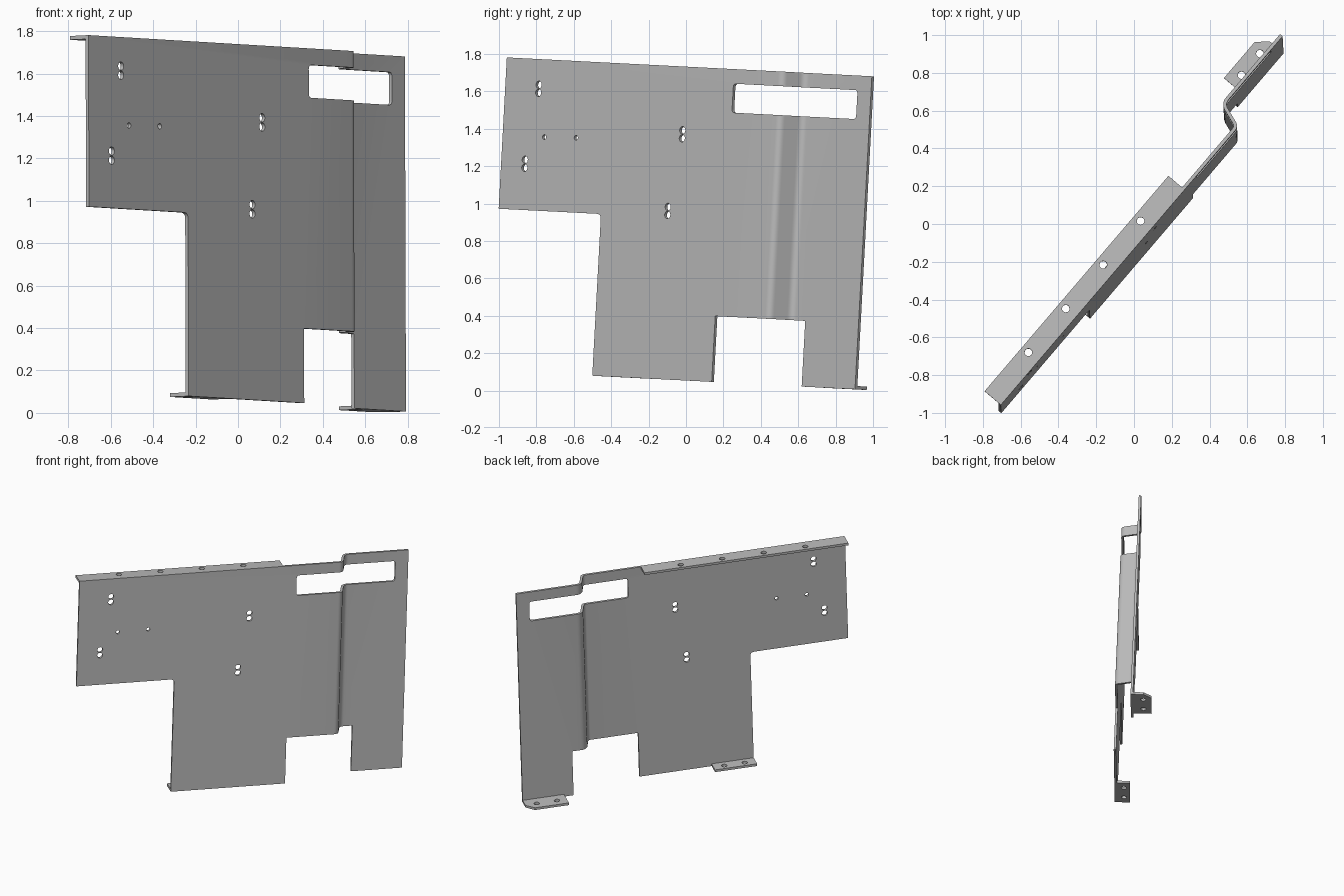
import bpy, bmesh, math
from mathutils import Vector, Matrix

if "Cube" in bpy.data.objects:
    bpy.data.objects.remove(bpy.data.objects["Cube"], do_unlink=True)

# Sheet sizes: x runs along the sheet, y goes backwards, z goes up from the top edge
T = 0.018
WIDTH, HEIGHT, JOG = 2.455, 1.676, 0.133

# Tilted frame in which the sheet stands
along = Vector((0.649, 0.760, -0.039)).normalized()
up = Vector((-0.003, 0.054, 1))
up = (up - along * up.dot(along)).normalized()
back = up.cross(along)
FRAME = Matrix((along, back, up)).transposed().to_4x4()
FRAME.translation = (-0.705, -0.958, 1.781)

steel = bpy.data.materials.new("light_grey_steel")
steel.use_nodes = True
COLOR = (0.5, 0.5, 0.5, 1)
steel.diffuse_color = COLOR
steel.node_tree.nodes["Principled BSDF"].inputs["Base Color"].default_value = COLOR


def rounded(points, trim, closed=True, steps=6):
    """Round the corners of a 2D path."""
    pts = [Vector(p) for p in points]
    out = []
    for i, p in enumerate(pts):
        if not closed and i in (0, len(pts) - 1):
            out.append(p)
            continue
        a, b = pts[i - 1], pts[(i + 1) % len(pts)]
        a = p + (a - p).normalized() * trim
        b = p + (b - p).normalized() * trim
        for k in range(steps + 1):
            t = k / steps
            out.append(a * (1 - t) ** 2 + p * 2 * t * (1 - t) + b * t * t)
    return out


def rect(x0, x1, z0, z1):
    return [(x0, z0), (x1, z0), (x1, z1), (x0, z1)]


def circle(x, z, r, n=20):
    return [(x + r * math.cos(math.tau * i / n), z + r * math.sin(math.tau * i / n))
            for i in range(n)]


def add_prism(bm, points, lo, hi, axis):
    """Extrude a 2D outline along y (outline in x, z) or z (outline in x, y)."""
    def place(p, h):
        return (p[0], h, p[1]) if axis == "y" else (p[0], p[1], h)
    face = bm.faces.new([bm.verts.new(place(p, lo)) for p in points])
    new = bmesh.ops.extrude_face_region(bm, geom=[face])["geom"]
    shift = Vector(place((0, 0), hi - lo))
    bmesh.ops.translate(bm, vec=shift, verts=[v for v in new if isinstance(v, bmesh.types.BMVert)])


def make_part(name, prisms):
    bm = bmesh.new()
    for prism in prisms:
        add_prism(bm, *prism)
    bmesh.ops.recalc_face_normals(bm, faces=bm.faces)
    mesh = bpy.data.meshes.new(name)
    bm.to_mesh(mesh)
    bm.free()
    mesh.materials.append(steel)
    obj = bpy.data.objects.new(name, mesh)
    bpy.context.collection.objects.link(obj)
    obj.matrix_world = FRAME
    return obj


def cut(obj, prisms):
    cutter = make_part("cutter", prisms)
    cutter.hide_render = True
    mod = obj.modifiers.new("cut", "BOOLEAN")
    mod.operation, mod.solver, mod.object = "DIFFERENCE", "EXACT", cutter
    bpy.ops.object.select_all(action="DESELECT")
    bpy.context.view_layer.objects.active = obj
    obj.select_set(True)
    bpy.ops.object.modifier_apply(modifier=mod.name)
    bpy.data.objects.remove(cutter, do_unlink=True)
    bpy.ops.object.shade_smooth_by_angle(angle=math.radians(30))


# Main sheet: a jogged profile of constant thickness
front = rounded([(0, 0), (1.94, 0), (1.985, JOG), (WIDTH, JOG)], 0.03, closed=False)
rear = []
for i, p in enumerate(front):
    d = (front[min(i + 1, len(front) - 1)] - front[max(i - 1, 0)]).normalized()
    rear.append(p + Vector((-d.y, d.x)) * T)
sheet = make_part("main_sheet", [(front + rear[::-1], -HEIGHT, 0, "z")])

# Openings in the sheet: side step, foot notch, long slot and drilled holes
openings = [
    rounded(rect(-0.5, 0.72, -2, -0.81), 0.03),
    rect(1.56, 2.08, -2, -1.324),
    rounded(rect(1.60, 2.36, -0.233, -0.078), 0.02),
    circle(0.293, -0.415, 0.013),
    circle(0.516, -0.41, 0.013),
]
for x, z in [(0.235, -0.137), (0.166, -0.541), (1.26, -0.341), (1.187, -0.754)]:
    openings += [circle(x, z, 0.02), circle(x, z - 0.043, 0.02)]
cut(sheet, [(o, -0.2, 0.4, "y") for o in openings])

# Flanges folded backwards, each with a row of holes
lip = JOG + T
foot = [(2.15, lip), (WIDTH, lip), (WIDTH, 0.23), (2.40, 0.288), (2.15, 0.288)]
flanges = [
    ("top_flange", rect(0, 1.5, T, 0.113), -T, [(0.307 + 0.305 * i, 0.07) for i in range(4)]),
    ("middle_foot_flange", rect(0.72, 1.03, T, 0.115), -HEIGHT, [(0.80, 0.07), (0.95, 0.07)]),
    ("end_foot_flange", foot, -HEIGHT, [(2.222, 0.227), (2.372, 0.227)]),
]
for name, outline, z, holes in flanges:
    flange = make_part(name, [(outline, z, z + T, "z")])
    cut(flange, [(circle(x, y, 0.02), z - 0.1, z + 0.1, "z") for x, y in holes])
